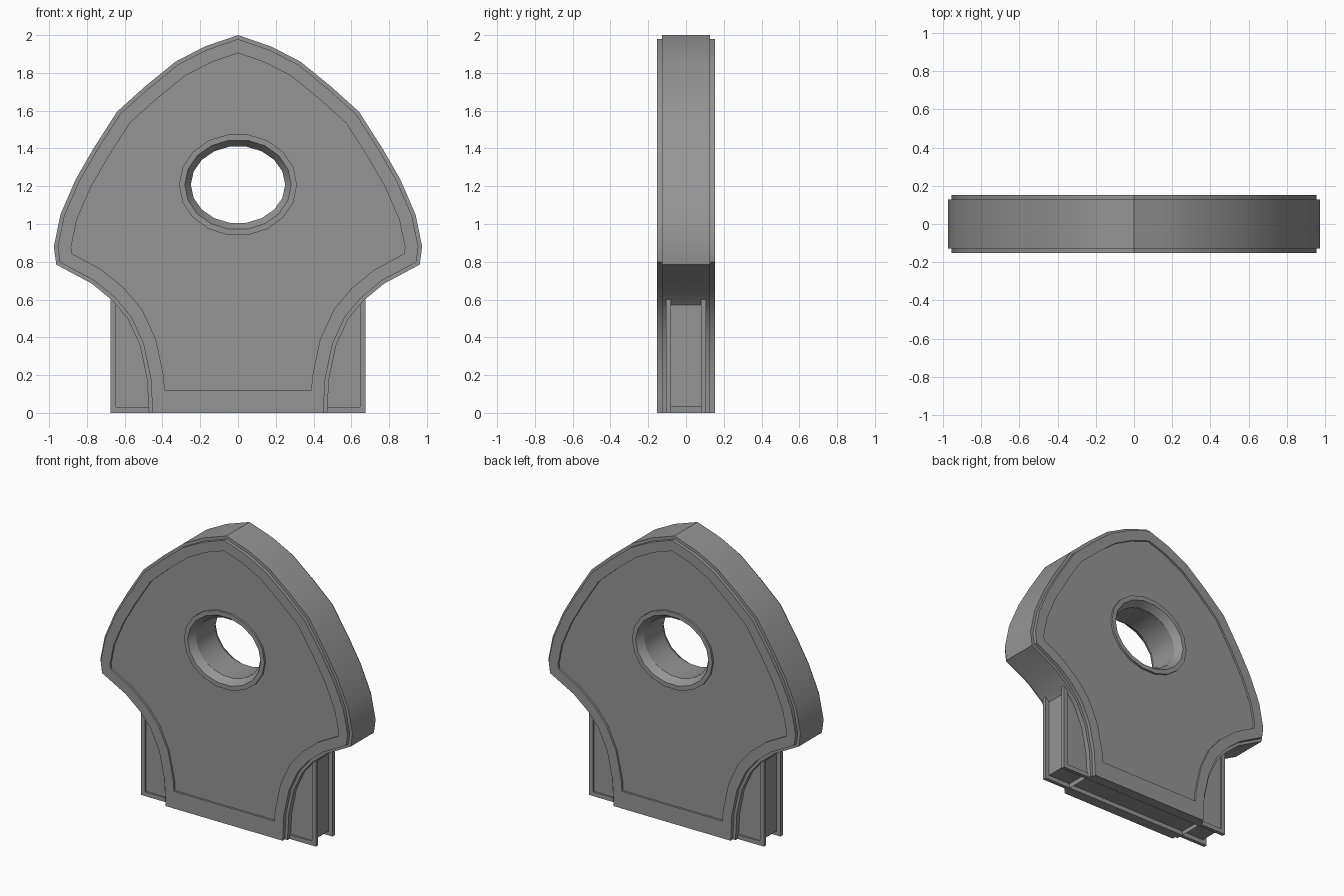
import bpy, bmesh, math
from mathutils import Vector
from mathutils.geometry import intersect_line_line_2d, intersect_line_line

if "Cube" in bpy.data.objects:
    bpy.data.objects.remove(bpy.data.objects["Cube"], do_unlink=True)

grey = bpy.data.materials.new("mid_grey")
grey.use_nodes = True
grey.diffuse_color = (0.3, 0.3, 0.3, 1)
grey.node_tree.nodes["Principled BSDF"].inputs["Base Color"].default_value = (0.3, 0.3, 0.3, 1)


def finish(bm, name):
    bmesh.ops.recalc_face_normals(bm, faces=bm.faces[:])
    mesh = bpy.data.meshes.new(name)
    bm.to_mesh(mesh)
    bm.free()
    mesh.materials.append(grey)
    obj = bpy.data.objects.new(name, mesh)
    bpy.context.collection.objects.link(obj)
    return obj


def box(name, x, y, z):
    bm = bmesh.new()
    bmesh.ops.create_cube(bm, size=1)
    for v in bm.verts:
        v.co = [(lo + hi) / 2 + c * (hi - lo) for c, (lo, hi) in zip(v.co, (x, y, z))]
    return finish(bm, name)


# Pointed shield outline, right half from the tip down to the foot
half = [(0, 2), (.175, 1.94), (.33, 1.86), (.49, 1.73), (.64, 1.595), (.765, 1.4),
        (.86, 1.235), (.94, 1.05), (.975, .88), (.962, .785), (.775, .685),
        (.665, .595), (.585, .5), (.52, .36), (.482, .18), (.472, 0)]
outline = half + [(-x, z) for x, z in reversed(half[1:])]
BOTTOM = len(half) - 1          # index of the edge along the floor


def inset(points, dist, bottom):
    """Move every edge inwards and intersect neighbouring edges."""
    lines = []
    for i, p in enumerate(points):
        a, b = Vector((*p, 0)), Vector((*points[(i + 1) % len(points)], 0))
        d = (b - a).normalized()
        shift = Vector((d.y, -d.x, 0)) * (bottom if i == BOTTOM else dist)
        lines.append((a + shift, b + shift))
    result = []
    for i in range(len(points)):
        hit = intersect_line_line(*lines[i - 1], *lines[i])
        p = hit[0] if hit else lines[i][0]
        result.append((p.x, p.y))
    return result


def oval(rx, rz, sides=18):
    return [(rx * math.cos(math.tau * i / sides), 1.208 + rz * math.sin(math.tau * i / sides))
            for i in range(sides)]


step, panel = inset(outline, .02, 0), inset(outline, .09, .12)
ring_out, ring_in, bore = oval(.312, .27), oval(.282, .239), oval(.25, .205)

# Shield body: stepped rim, sunken panel, raised collar and chamfered bore
bm = bmesh.new()


def loop(points, y):
    return [bm.verts.new((x, y, z)) for x, z in points]


def bridge(a, b, skip=None):
    n = len(a)
    for i in range(n):
        if i != skip:
            j = (i + 1) % n
            bm.faces.new((a[i], a[j], b[j], b[i]))


ends = []
for s in (-1, 1):
    rim = [loop(outline, s * .128), loop(step, s * .128), loop(step, s * .153),
           loop(panel, s * .153), loop(panel, s * .139)]
    collar = [loop(ring_out, s * .139), loop(ring_out, s * .153),
              loop(ring_in, s * .153), loop(bore, s * .105)]
    for k in range(len(rim) - 1):
        bridge(rim[k], rim[k + 1], BOTTOM if k == 0 else None)
    for a, b in zip(collar, collar[1:]):
        bridge(a, b)
    edges = []
    for ring in (rim[-1], collar[0]):
        edges += [bm.edges.get((v, ring[(i + 1) % len(ring)])) for i, v in enumerate(ring)]
    bmesh.ops.triangle_fill(bm, edges=edges, use_beauty=True, normal=(0, s, 0))
    ends.append((rim[0], collar[-1]))
bridge(ends[0][0], ends[1][0], BOTTOM)
bridge(ends[0][1], ends[1][1])
body = finish(bm, "shield_body")
for o in bpy.context.selected_objects:
    o.select_set(False)
body.select_set(True)
bpy.context.view_layer.objects.active = body
bpy.ops.object.shade_smooth_by_angle(angle=math.radians(30))

# Mounting base: core block framed by flanges, leaving a channel round its edge
box("base_core", (-.645, .645), (-.095, .095), (.03, .58))
for s, face in ((-1, "front"), (1, "back")):
    y = sorted((s * .08, s * .105))
    box(face + "_bottom_flange", (-.645, .645), y, (0, .03))
    box(face + "_foot_lip", (-.47, .47), sorted((s * .105, s * .128)), (0, .03))
    for t, side in ((-1, "right"), (1, "left")):
        box(face + "_" + side + "_flange", sorted((t * .645, t * .675)), y, (0, .6))
